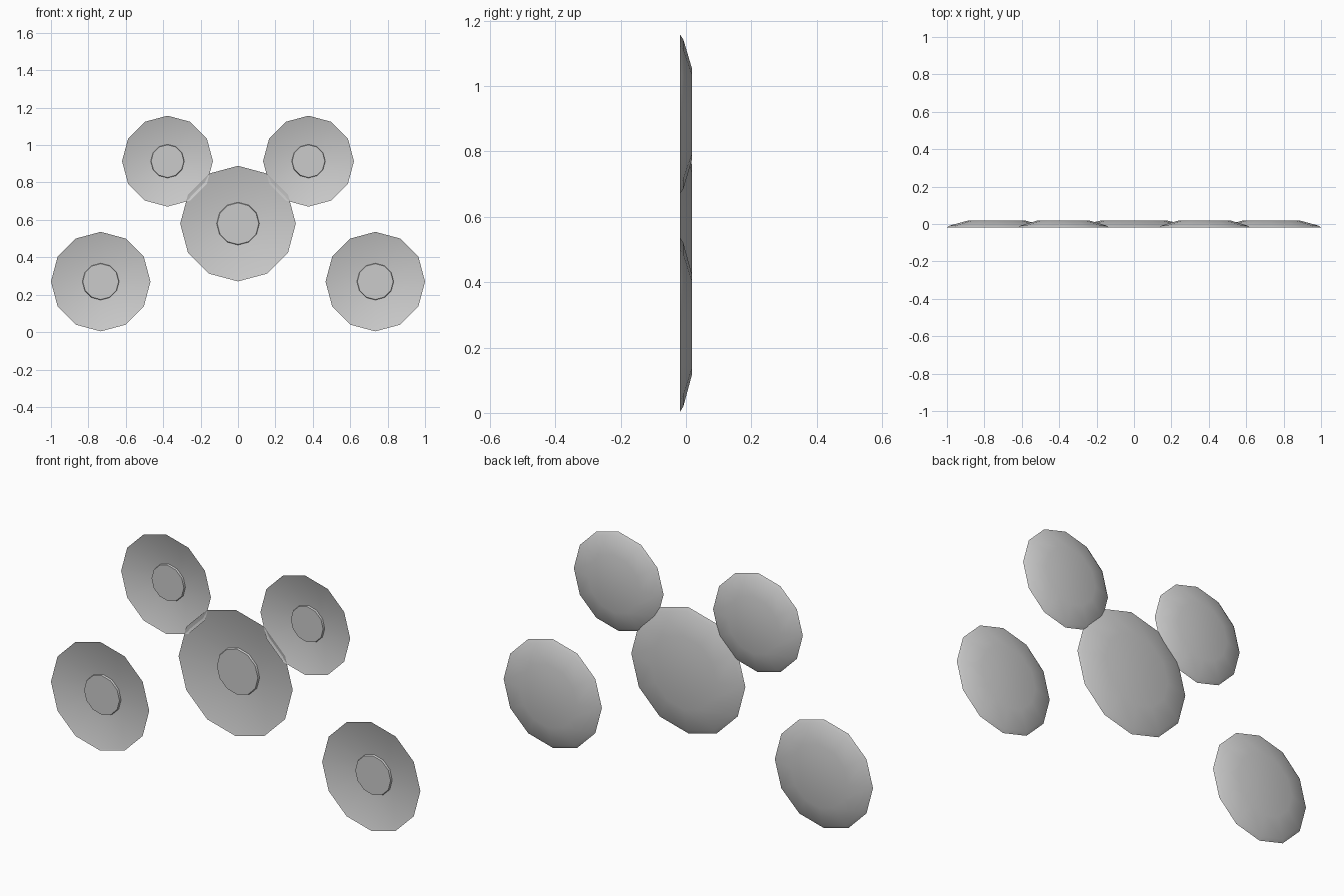
import bpy, bmesh, math

if "Cube" in bpy.data.objects:
    bpy.data.objects.remove(bpy.data.objects["Cube"])

grey = bpy.data.materials.new("plain grey")
grey.diffuse_color = (0.6, 0.6, 0.6, 1)
grey.use_nodes = True
grey.node_tree.nodes["Principled BSDF"].inputs["Base Color"].default_value = grey.diffuse_color

SIDES = 12
# Half section of one shallow dish: (fraction of radius, y), front boss to back
PROFILE = [(0.36, -0.005), (0.37, 0.004), (0.97, -0.015), (1.0, -0.018),
           (0.94, -0.008), (0.58, 0.018)]


def make_dish(name, x, z, radius):
    """Twelve-sided dish with a concave front, central boss and flat back."""
    bm = bmesh.new()
    rings = []
    for r, y in PROFILE:
        rings.append([bm.verts.new((radius * r * math.cos(2 * math.pi * i / SIDES), y,
                                    radius * r * math.sin(2 * math.pi * i / SIDES)))
                      for i in range(SIDES)])
    for a, b in zip(rings, rings[1:]):
        for i in range(SIDES):
            j = (i + 1) % SIDES
            bm.faces.new((a[i], a[j], b[j], b[i]))
    bm.faces.new(rings[0])    # boss face
    bm.faces.new(rings[-1])   # back face
    bmesh.ops.recalc_face_normals(bm, faces=bm.faces)
    mesh = bpy.data.meshes.new(name)
    bm.to_mesh(mesh)
    bm.free()
    mesh.materials.append(grey)
    obj = bpy.data.objects.new(name, mesh)
    obj.location = (x, 0, z)
    bpy.context.collection.objects.link(obj)
    bpy.ops.object.select_all(action='DESELECT')
    obj.select_set(True)
    bpy.context.view_layer.objects.active = obj
    bpy.ops.object.shade_smooth_by_angle(angle=math.radians(35))


# Large middle dish, then mirrored upper and lower pairs
make_dish("centre_dish", 0, 0.58, 0.309)
for side, s in (("left", -1), ("right", 1)):
    make_dish("upper_dish_" + side, s * 0.377, 0.914, 0.243)
    make_dish("lower_dish_" + side, s * 0.734, 0.27, 0.266)
